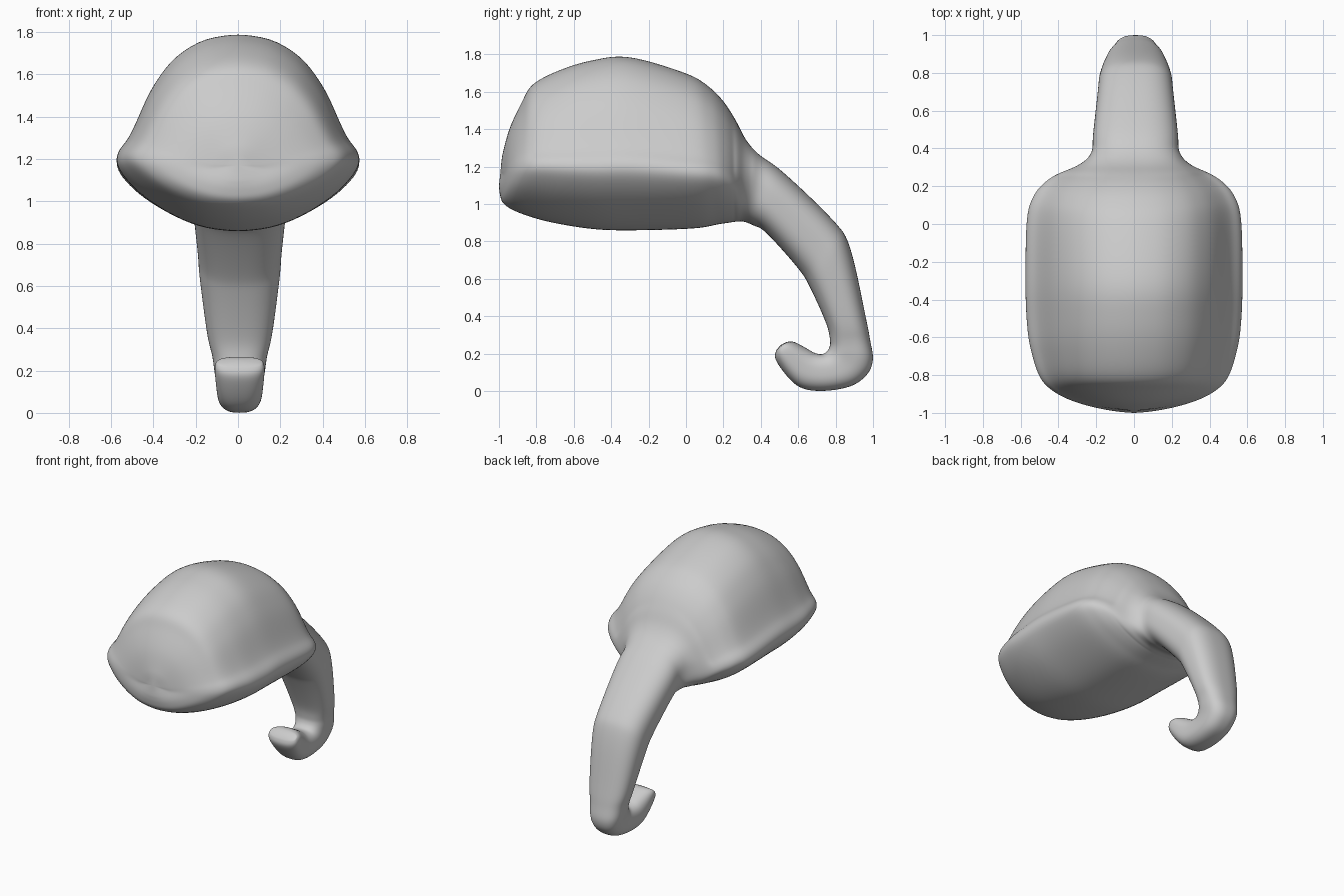
import bpy
import bmesh
from math import sin, cos, pi, exp
from mathutils import Vector

cube = bpy.data.objects.get("Cube")
if cube:
    bpy.data.objects.remove(cube, do_unlink=True)

# Rings down the form: upper edge (y, z), lower edge (y, z), half width
HEAD_RINGS = [
    (-.985, 1.25, -1, 1.1, .12),
    (-.945, 1.4, -.995, 1.05, .28),
    (-.88, 1.54, -.975, 1, .42),
    (-.82, 1.64, -.9, .955, .505),
    (-.68, 1.715, -.74, .905, .55),
    (-.5, 1.77, -.5, .865, .57),
    (-.3, 1.787, -.28, .858, .575),
    (0, 1.7, .04, .868, .568),
    (.12, 1.63, .17, .89, .53),
    (.2, 1.55, .235, .9, .47),
    (.265, 1.45, .27, .905, .4),
    (.32, 1.345, .31, .905, .3),
]
HANDLE_RINGS = [
    (.39, 1.265, .36, .885, .235),
    (.52, 1.17, .43, .845, .225),
    (.79, .91, .6, .655, .2),
    (.88, .76, .665, .55, .19),
    (.96, .4, .75, .36, .155),
    (.985, .27, .77, .27, .13),
    (1, .17, .765, .23, .12),
    (.97, .09, .745, .205, .11),
    (.88, .025, .72, .197, .105),
    (.72, 0, .685, .205, .105),
    (.59, .03, .65, .225, .11),
    (.482, .16, .58, .262, .118),
    (.483, .22, .54, .263, .105),
]
# Half cross-section of the head, from crown to keel (width, height)
HEAD_SECTION = [(0, 1), (.26, .978), (.49, .897), (.63, .8), (.74, .69),
                (.84, .55), (.91, .465), (.98, .41), (1, .346),
                (.93, .27), (.77, .173), (.52, .076), (.26, .016), (0, 0)]


def spline(points, steps):
    """Smooth curve through points of any dimension."""
    pts = [Vector(p) for p in points]
    last = len(pts) - 1
    result = []
    for i in range(last):
        a, b, c, d = (pts[min(max(i + k, 0), last)] for k in (-1, 0, 1, 2))
        for s in range(steps):
            t = s / steps
            result.append(b + (c - a) * (t / 2)
                          + (a * 2 - b * 5 + c * 4 - d) * (t * t / 2)
                          + (b * 3 - a - c * 3 + d) * (t ** 3 / 2))
    result.append(pts[-1])
    return result


def handle_section(count):
    """Half of a softly squared oval."""
    power = 0.78
    half = []
    for i in range(count):
        angle = pi * i / (count - 1)
        c = cos(angle)
        side = max(sin(angle), 0) ** power
        height = abs(c) ** power * (1 if c > 0 else -1)
        half.append(Vector((side, 0.5 + height / 2)))
    return half


def make_ring(bm, ring, head_half, handle_half):
    top_y, top_z, low_y, low_z, width = ring
    top, low = Vector((0, top_y, top_z)), Vector((0, low_y, low_z))
    head_blend = min(max((0.37 - top_y) / 0.12, 0), 1)
    if top_z < 1:
        head_blend = 0
    # The front corners sweep backwards
    bow = 0.08 * exp(-((top_y + 0.76) / 0.18) ** 2)
    half = [h.lerp(g, head_blend) for h, g in zip(handle_half, head_half)]
    outline = [(p.x, p.y) for p in half]
    outline += [(-p.x, p.y) for p in reversed(half[1:-1])]
    verts = []
    for u, v in outline:
        point = low.lerp(top, v)
        point.x = u * width + 0.008 * (1 - head_blend)
        point.y += bow * u * u
        verts.append(bm.verts.new(point))
    return verts


def cap(bm, ring, bulge):
    """Close an end with a fan around a slightly raised centre."""
    centre = sum((v.co for v in ring), Vector()) / len(ring)
    hub = bm.verts.new(centre + Vector(bulge))
    for a, b in zip(ring, ring[1:] + ring[:1]):
        bm.faces.new((a, b, hub))


# Head and hooked handle as one continuous skin
bm = bmesh.new()
head_half = spline(HEAD_SECTION, 2)
handle_half = handle_section(len(head_half))
rings = [make_ring(bm, r, head_half, handle_half)
         for r in spline(HEAD_RINGS + HANDLE_RINGS, 4)]
for first, second in zip(rings, rings[1:]):
    n = len(first)
    for i in range(n):
        j = (i + 1) % n
        bm.faces.new((first[i], first[j], second[j], second[i]))
cap(bm, rings[0], (0, -0.008, 0))
cap(bm, rings[-1], (0, -0.002, 0.008))
bmesh.ops.recalc_face_normals(bm, faces=bm.faces)

mesh = bpy.data.meshes.new("head_and_hooked_handle")
bm.to_mesh(mesh)
bm.free()
body = bpy.data.objects.new("head_and_hooked_handle", mesh)
bpy.context.collection.objects.link(body)
mesh.shade_smooth()
body.modifiers.new("smooth", 'SUBSURF').levels = 1

# Plain grey finish
grey = bpy.data.materials.new("plain_grey")
grey.use_nodes = True
colour = (0.6, 0.6, 0.6, 1)
grey.diffuse_color = colour
grey.node_tree.nodes["Principled BSDF"].inputs["Base Color"].default_value = colour
mesh.materials.append(grey)
